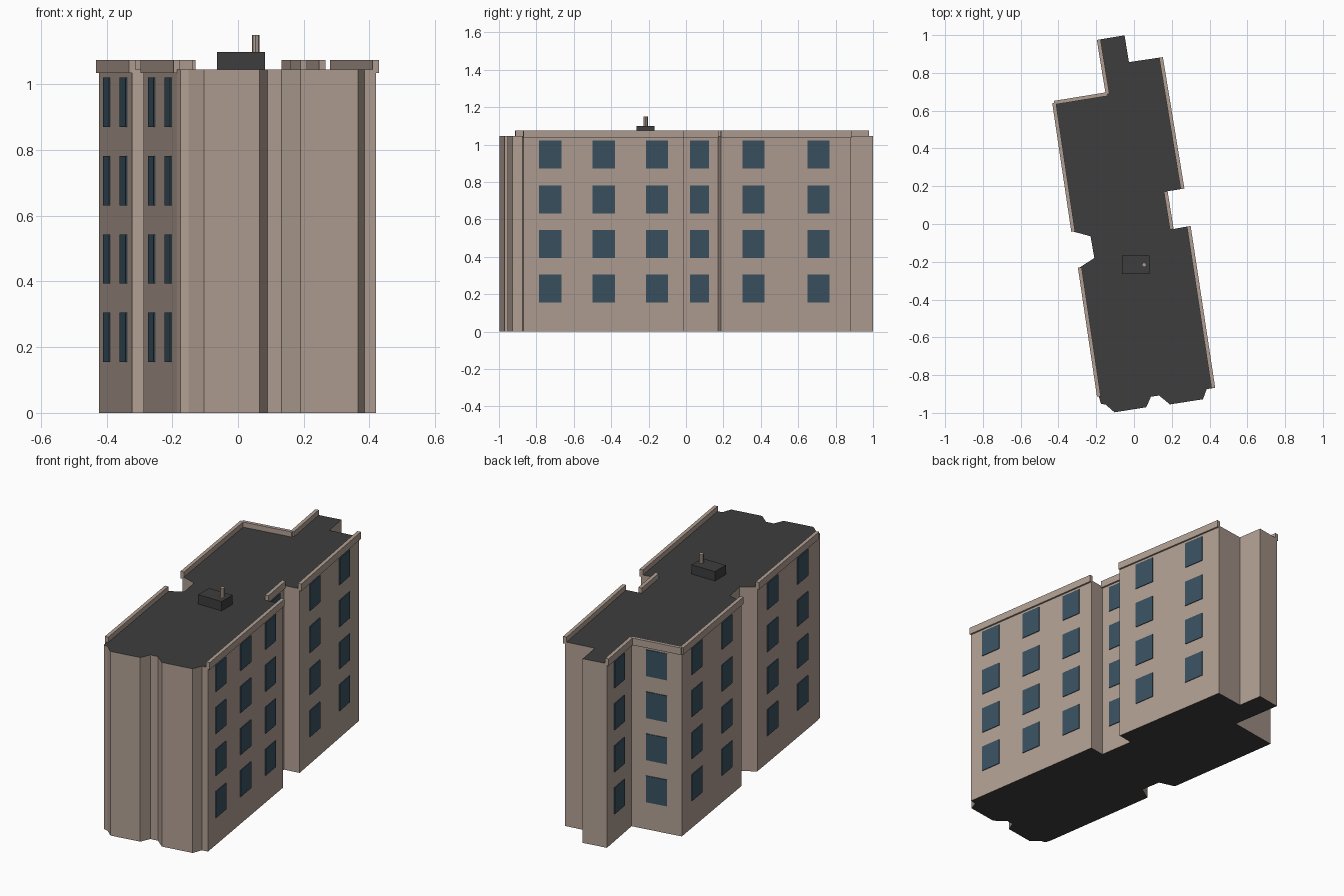
import bpy, bmesh
from mathutils import Vector, Matrix

if "Cube" in bpy.data.objects:
    bpy.data.objects.remove(bpy.data.objects["Cube"])

ROOF_Z = 1.045


def material(name, rgb):
    m = bpy.data.materials.new(name)
    m.diffuse_color = (*rgb, 1)
    m.use_nodes = True
    m.node_tree.nodes["Principled BSDF"].inputs["Base Color"].default_value = m.diffuse_color
    return m


WALL = material("beige_wall", (0.44, 0.347, 0.292))
ROOF = material("dark_roof", (0.047, 0.047, 0.047))
GLASS = material("blue_glass", (0.041, 0.082, 0.118))


def finish(bm, name, *mats):
    bmesh.ops.recalc_face_normals(bm, faces=bm.faces)
    mesh = bpy.data.meshes.new(name)
    bm.to_mesh(mesh)
    bm.free()
    for m in mats:
        mesh.materials.append(m)
    obj = bpy.data.objects.new(name, mesh)
    bpy.context.collection.objects.link(obj)
    return obj


def add_box(bm, center, size, x_axis=Vector((1, 0, 0))):
    """Box whose local x runs along a horizontal direction."""
    z = Vector((0, 0, 1))
    rot = Matrix((x_axis, z.cross(x_axis), z)).transposed().to_4x4()
    mat = Matrix.Translation(center) @ rot @ Matrix.Diagonal((*size, 1))
    bmesh.ops.create_cube(bm, size=1, matrix=mat)


# Footprint, counter-clockwise; third value = window columns on the wall that
# starts at this corner (walls with windows also carry a parapet)
footprint = [
    (0.42, -0.869, 3), (0.29, -0.012, 0), (0.20, -0.028, 1), (0.168, 0.172, 0),
    (0.257, 0.186, 2), (0.143, 0.882, 0), (-0.027, 0.857, 0), (-0.05, 0.999, 0),
    (-0.187, 0.976, 1), (-0.14, 0.688, 1), (-0.423, 0.642, 2), (-0.322, -0.04, 0),
    (-0.23, -0.065, 0), (-0.21, -0.18, 0), (-0.287, -0.23, 2), (-0.186, -0.913, 0),
    (-0.175, -0.952, 0), (-0.15, -0.956, 0), (-0.103, -0.997, 0), (0.065, -0.97, 0),
    (0.09, -0.914, 0), (0.133, -0.908, 0), (0.19, -0.955, 0), (0.365, -0.928, 0),
    (0.385, -0.874, 0),
]

# Building body: extruded footprint, dark on top and underside
bm = bmesh.new()
base = bm.faces.new([bm.verts.new((x, y, 0)) for x, y, _ in footprint])
top = bmesh.ops.extrude_face_region(bm, geom=[base], use_keep_orig=True)["geom"]
bmesh.ops.translate(bm, vec=(0, 0, ROOF_Z),
                    verts=[v for v in top if isinstance(v, bmesh.types.BMVert)])
bm.normal_update()
for f in bm.faces:
    f.material_index = 1 if abs(f.normal.z) > 0.5 else 0
finish(bm, "building_body", WALL, ROOF)

# Windows and parapets along the glazed walls
windows, parapets = bmesh.new(), bmesh.new()
for i, (x, y, columns) in enumerate(footprint):
    if not columns:
        continue
    a = Vector((x, y, 0))
    b = Vector((*footprint[(i + 1) % len(footprint)][:2], 0))
    along = (b - a).normalized()
    out = Vector((along.y, -along.x, 0))
    length = (b - a).length
    add_box(parapets, (a + b) / 2 + Vector((0, 0, 1.054)), (length, 0.02, 0.04), along)
    width = min(0.12, length * 0.5)
    for c in range(columns):
        # end bays sit at the middle of equal divisions of the wall
        foot = a.lerp(b, (c + 0.5) / columns) + out * 0.001
        for floor in range(4):
            add_box(windows, foot + Vector((0, 0, 0.23 + 0.2385 * floor)),
                    (width, 0.006, 0.15), along)
finish(windows, "windows", GLASS)
finish(parapets, "parapets", WALL)

# Roof plant box
bm = bmesh.new()
add_box(bm, Vector((0.009, -0.216, 1.0705)), (0.147, 0.097, 0.055))
finish(bm, "roof_box", ROOF)

# Vent pipe on the box
bm = bmesh.new()
bmesh.ops.create_cone(bm, cap_ends=True, segments=8, radius1=0.012, radius2=0.012,
                      depth=0.06, matrix=Matrix.Translation((0.054, -0.216, 1.121)))
finish(bm, "vent_pipe", WALL)
